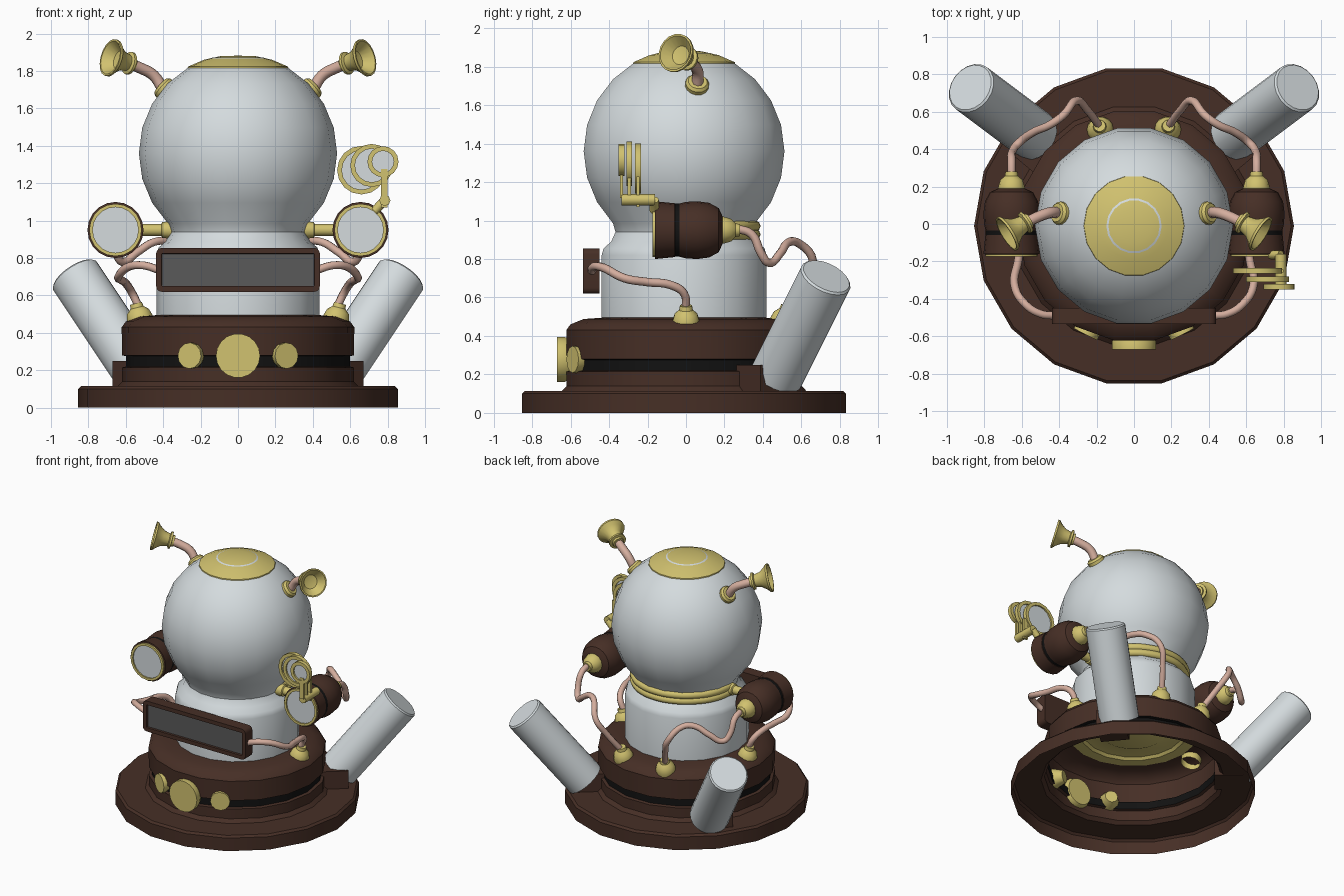
import bpy, bmesh, math
from mathutils import Vector

if "Cube" in bpy.data.objects:
    bpy.data.objects.remove(bpy.data.objects["Cube"])

def material(name, *rgb):
    m = bpy.data.materials.new(name)
    m.diffuse_color = (*rgb, 1)
    m.use_nodes = True
    m.node_tree.nodes["Principled BSDF"].inputs["Base Color"].default_value = m.diffuse_color
    return m

BROWN = material("dark_brown", 0.062, 0.028, 0.019)
WHITE = material("pale_white", 0.66, 0.71, 0.73)
GOLD = material("brass_gold", 0.64, 0.54, 0.16)
PINK = material("hose_pink", 0.66, 0.42, 0.34)
BLACK = material("rubber_black", 0.006, 0.006, 0.006)
GREY = material("screen_grey", 0.1, 0.1, 0.1)

def finish(ob, angle=35):
    bpy.ops.object.select_all(action='DESELECT')
    ob.select_set(True)
    bpy.context.view_layer.objects.active = ob
    if ob.type == 'CURVE':
        bpy.ops.object.convert(target='MESH')
    bpy.ops.object.shade_smooth_by_angle(angle=math.radians(angle))
    return ob

def from_bmesh(name, bm, mats):
    me = bpy.data.meshes.new(name)
    bm.to_mesh(me)
    bm.free()
    for m in mats:
        me.materials.append(m)
    ob = bpy.data.objects.new(name, me)
    bpy.context.collection.objects.link(ob)
    return ob

def lathe(name, profile, mats, origin=(0, 0, 0), axis=(0, 0, 1), sides=18, closed=False):
    """Spin (radius, height) points; mats is one material or (material, last segment) pairs."""
    if not isinstance(mats, list):
        mats = [(mats, 999)]
    rot = Vector((0, 0, 1)).rotation_difference(Vector(axis).normalized())
    bm = bmesh.new()
    rings = []
    for r, h in profile:
        rings.append([bm.verts.new(rot @ Vector((r * math.cos(a), r * math.sin(a), h)) + Vector(origin))
                      for a in (2 * math.pi * i / sides for i in range(sides))])
    if closed:
        rings.append(rings[0])
    for k in range(len(rings) - 1):
        mi = next(i for i, (_, last) in enumerate(mats) if k <= last)
        for i in range(sides):
            j = (i + 1) % sides
            f = bm.faces.new((rings[k][i], rings[k][j], rings[k + 1][j], rings[k + 1][i]))
            f.material_index = mi
    bmesh.ops.remove_doubles(bm, verts=bm.verts, dist=1e-5)
    bmesh.ops.recalc_face_normals(bm, faces=bm.faces)
    return finish(from_bmesh(name, bm, [m for m, _ in mats]))

def tube(name, points, radius, mat):
    cu = bpy.data.curves.new(name, 'CURVE')
    cu.dimensions = '3D'
    cu.bevel_depth = radius
    cu.bevel_resolution = 2
    cu.resolution_u = 5
    cu.use_fill_caps = True
    sp = cu.splines.new('BEZIER')
    sp.bezier_points.add(len(points) - 1)
    for bp, p in zip(sp.bezier_points, points):
        bp.co = p
        bp.handle_left_type = bp.handle_right_type = 'AUTO'
    cu.materials.append(mat)
    ob = bpy.data.objects.new(name, cu)
    bpy.context.collection.objects.link(ob)
    return finish(ob, 50)

def box(name, centre, size, mat, turn=0):
    bm = bmesh.new()
    bmesh.ops.create_cube(bm, size=1)
    bmesh.ops.scale(bm, vec=size, verts=bm.verts)
    ob = from_bmesh(name, bm, [mat])
    ob.location = centre
    ob.rotation_euler.z = turn
    return ob

Y0 = -0.01
# Hollow base with a black band
lathe("base", [(0.855, 0), (0.855, 0.1), (0.84, 0.115), (0.645, 0.115), (0.62, 0.14), (0.62, 0.215),
               (0.598, 0.22), (0.598, 0.275), (0.62, 0.28), (0.622, 0.43), (0.6, 0.46), (0.53, 0.488),
               (0.43, 0.495)], [(BROWN, 5), (BLACK, 7), (BROWN, 99)], (0, Y0, 0))
lathe("base_floor", [(0.455, 0.488), (0.37, 0.483), (0.35, 0.5), (0.24, 0.5), (0.22, 0.49), (0, 0.49)],
      GOLD, (0, Y0, 0))

# Neck and round head in one profile, with a brass cap
R, CZ = 0.53, 1.36
arc = lambda deg, r=R: (r * math.sin(math.radians(deg)), CZ + r * math.cos(math.radians(deg)))
lathe("head_and_neck", [(0.435, 0.49), (0.435, 0.82), (0.425, 0.855), (0.385, 0.89), (0.362, 0.94)]
      + [arc(d) for d in range(135, 14, -15)], WHITE, (0, Y0, 0))
lathe("head_cap", [arc(31, 0.525), arc(30, 0.535), arc(20, 0.532), arc(10, 0.528), (0, CZ + 0.522)],
      GOLD, (0, Y0, 0))

# Half collar round the back of the neck
for n, z in enumerate((0.928, 0.972)):
    tube(f"collar_{n}", [(0.37 * math.cos(a), Y0 + 0.37 * math.sin(a), z)
                         for a in (math.pi * i / 8 for i in range(9))], 0.028, GOLD)

# Front screen with rounded frame
bm = bmesh.new()
bmesh.ops.create_cube(bm, size=1)
bmesh.ops.scale(bm, vec=(0.875, 0.085, 0.235), verts=bm.verts)
bmesh.ops.translate(bm, vec=(0, -0.4925, 0.737), verts=bm.verts)
corners = [e for e in bm.edges if abs(e.verts[0].co.y - e.verts[1].co.y) > 0.05]
bmesh.ops.bevel(bm, geom=corners, offset=0.03, segments=3, affect='EDGES', profile=0.5)
bm.normal_update()
front = min(bm.faces, key=lambda f: f.normal.y)
bmesh.ops.inset_region(bm, faces=[front], thickness=0.03)
bmesh.ops.inset_region(bm, faces=[front], thickness=0.002, depth=-0.015)
front.material_index = 1
finish(from_bmesh("screen", bm, [BROWN, GREY]))

# Brass knobs on the front of the base
lathe("knob_centre", [(0, -0.08), (0.1, -0.08), (0.118, -0.04), (0.118, 0), (0, 0)], GOLD, (0, -0.67, 0.278), (0, -1, 0))

DOME = [(0.068, -0.04), (0.072, 0), (0.06, 0.04), (0.036, 0.062), (0.032, 0.085), (0, 0.085)]
HOSE_FRONT = [(.53, 0, .54), (.57, -.01, .62), (.60, -.08, .665), (.62, -.2, .68), (.64, -.32, .70),
              (.58, -.43, .755), (.50, -.48, .76), (.42, -.49, .735)]
HOSE_BACK = [(.655, .25, .96), (.655, .34, .93), (.65, .39, .83), (.62, .43, .78), (.54, .49, .83),
             (.45, .53, .885), (.38, .58, .885), (.31, .66, .79), (.25, .61, .67), (.19, .53, .54)]
HORN = [(.4, .06, 1.70), (.45, .06, 1.775), (.52, .035, 1.815), (.6, -.005, 1.845)]

for s, side in ((1, "right"), (-1, "left")):
    m = lambda p: (s * p[0], p[1], p[2])
    lathe("knob_" + side, [(0, -0.1), (0.045, -0.1), (0.07, -0.03), (0.07, 0), (0, 0)], GOLD,
          m((0.26, -0.59, 0.278)), m((0.45, -0.89, 0)), 12)

    # Tilted tank and its bracket
    d = Vector((s * 0.667, -0, 1))
    d.y = 0.5
    d.normalize()
    top = Vector(m((0.875, 0.73, 0.71)))
    lathe("tank_" + side, [(0, -0.67), (0.14, -0.67), (0.14, -0.01), (0.13, 0), (0, 0)], WHITE, top, d, 20)
    box("tank_bracket_" + side, m((0.53, 0.40, 0.18)), (0.2, 0.2, 0.14), BROWN, s * math.radians(40))

    # Lamp: body, black band, brass rim, lens
    c = Vector(m((0.655, 0, 0.95)))
    lathe("lamp_" + side, [(0, -0.2), (0.06, -0.195), (0.115, -0.17), (0.142, -0.12), (0.15, -0.06),
                           (0.147, 0.0), (0.138, 0.035), (0.138, 0.058), (0.14, 0.06), (0.15, 0.16), (0.14, 0.162),
                           (0.14, 0.175), (0.122, 0.175), (0.122, 0.165), (0, 0.165)],
          [(BROWN, 5), (BLACK, 6), (BROWN, 9), (GOLD, 12), (WHITE, 99)], c, (0, -1, 0), 20)
    lathe("lamp_fitting_" + side, DOME, GOLD, c + Vector((0, 0.195, 0)), (0, 1, 0), 14)
    lathe("lamp_arm_" + side, [(0, 0), (0.048, 0), (0.042, 0.055), (0.032, 0.06), (0.032, 0.22), (0, 0.22)],
          GOLD, m((0.35, -0.01, 0.95)), (s, 0, 0), 12)

    # Hoses and their base fittings
    lathe("side_fitting_" + side, DOME, GOLD, m((0.525, 0, 0.475)), m((0.25, 0, 1)), 14)
    lathe("back_fitting_" + side, DOME, GOLD, m((0.18, 0.505, 0.475)), m((0.05, 0.25, 1)), 14)
    tube("front_hose_" + side, [m(p) for p in HOSE_FRONT], 0.022, PINK)
    tube("back_hose_" + side, [m(p) for p in HOSE_BACK], 0.022, PINK)

    # Ear horn
    n = Vector(m((0.41, 0.07, 0.36))).normalized()
    lathe("horn_flange_" + side, [(0, 0.025), (0.05, 0.025), (0.062, 0.01), (0.062, -0.02)], GOLD,
          Vector((0, Y0, CZ)) + n * 0.53, n, 14)
    tube("horn_stem_" + side, [m(p) for p in HORN], 0.03, PINK)
    lathe("horn_bell_" + side, [(0, 0), (0.04, 0), (0.042, 0.015), (0.062, 0.018), (0.062, 0.032), (0.045, 0.038),
                                (0.055, 0.08), (0.08, 0.115), (0.102, 0.135), (0.102, 0.148), (0.092, 0.148),
                                (0.05, 0.095), (0, 0.085)], GOLD, m((0.56, 0.02, 1.835)), m((0.82, -0.5, 0.25)), 18)

# Magnifying lenses on the right lamp
for i, (x, y, z, r) in enumerate(((0.66, -0.25, 1.27, 0.13), (0.715, -0.295, 1.295, 0.115),
                                  (0.775, -0.335, 1.315, 0.083))):
    lathe(f"magnifier_ring_{i}", [(r, -0.015), (r, 0.015), (r - 0.025, 0.015), (r - 0.025, -0.015)], GOLD,
          (x, y, z), (0, -1, 0), 16, True)
    lathe(f"magnifier_lens_{i}", [(r - 0.02, -0.004), (r - 0.02, 0.004), (0, 0.004), (0, -0.004)], WHITE,
          (x, y, z), (0, -1, 0), 16, True)
    low = z - r
    box(f"magnifier_post_{i}", (0.783, y, (low + 1.22) / 2 - 0.03), (0.035, 0.016, 1.22 - 1.08 + 0.02), GOLD)
tube("magnifier_pivot", [(0.785, -0.16, 1.108), (0.785, -0.25, 1.108), (0.785, -0.335, 1.108)], 0.03, GOLD)
tube("magnifier_arm", [(0.73, -0.165, 1.05), (0.757, -0.165, 1.08), (0.785, -0.165, 1.108)], 0.024, GOLD)
